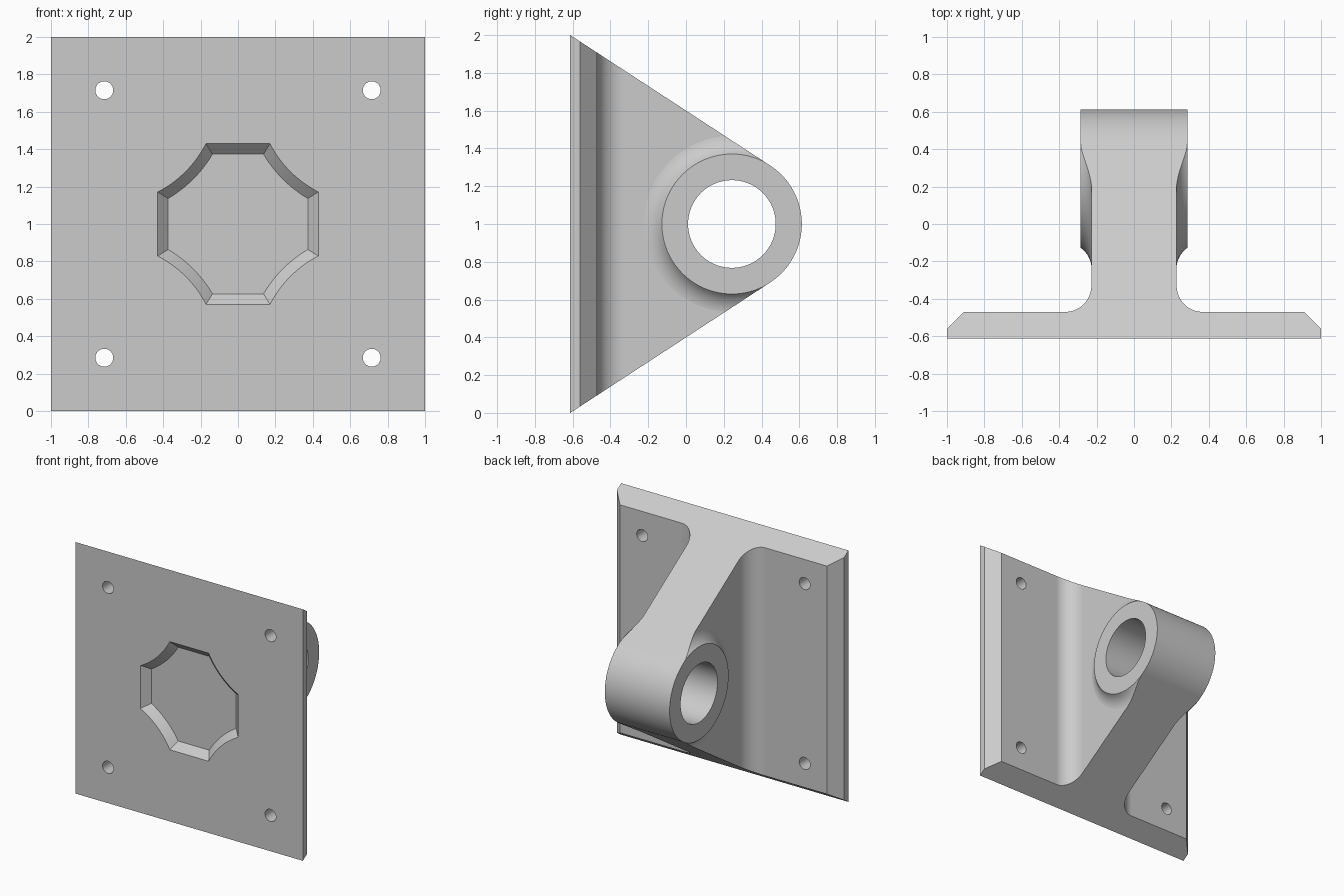
import bpy, bmesh
from math import sin, cos, pi, sqrt, acos, atan2

cube = bpy.data.objects.get("Cube")
if cube:
    bpy.data.objects.remove(cube)

FRONT, BACK = -0.613, -0.47          # plate faces along y
WEB, FILLET = 0.228, 0.14            # web half width, fillet radius
BOSS_Y, BOSS_R, BORE_R, BOSS_W = 0.243, 0.37, 0.232, 0.285
BOLT = 0.715                         # bolt offset from the plate centre

steel = bpy.data.materials.new("light grey steel")
steel.use_nodes = True
grey = (0.6, 0.6, 0.6, 1)
steel.diffuse_color = grey
steel.node_tree.nodes["Principled BSDF"].inputs["Base Color"].default_value = grey


def arc(cx, cy, r, a0, a1, n):
    return [(cx + r * cos(a0 + (a1 - a0) * i / n),
             cy + r * sin(a0 + (a1 - a0) * i / n)) for i in range(n + 1)]


def loft(name, rings):
    """Closed solid through rings that share a point count."""
    bm = bmesh.new()
    loops = [[bm.verts.new(p) for p in ring] for ring in rings]
    n = len(loops[0])
    for a, b in zip(loops, loops[1:]):
        for i in range(n):
            j = (i + 1) % n
            bm.faces.new((a[i], a[j], b[j], b[i]))
    bm.faces.new(loops[0])
    bm.faces.new(loops[-1])
    bmesh.ops.recalc_face_normals(bm, faces=bm.faces)
    mesh = bpy.data.meshes.new(name)
    bm.to_mesh(mesh)
    bm.free()
    mesh.materials.append(steel)
    ob = bpy.data.objects.new(name, mesh)
    bpy.context.collection.objects.link(ob)
    return ob


def combine(target, tool, operation):
    bpy.context.view_layer.objects.active = target
    mod = target.modifiers.new(operation, 'BOOLEAN')
    mod.operation, mod.solver, mod.object = operation, 'EXACT', tool
    bpy.ops.object.modifier_apply(modifier=mod.name)
    bpy.data.objects.remove(tool)


def circle_x(x, r, n=128):
    return [(x, BOSS_Y + r * cos(2 * pi * i / n), 1 + r * sin(2 * pi * i / n))
            for i in range(n)]


# Plate with chamfered sides, filleted into the central web
half = [(1, FRONT), (1, -0.56), (0.91, BACK)]
half += arc(WEB + FILLET, BACK + FILLET, FILLET, -pi / 2, -pi, 20)
half += [(WEB, 0.8)]
outline = half + [(-x, y) for x, y in reversed(half)]
bracket = loft("mounting_bracket", [[(x, y, z) for x, y in outline] for z in (-0.1, 2.1)])

# Boss flaring concavely into the web on both sides
flare = []
rise = BOSS_W - WEB + 0.001
reach = sqrt(2 * FILLET * rise - rise ** 2)
for i in range(13):
    d = reach * i / 12
    flare.append((WEB - 0.001 + FILLET - sqrt(FILLET ** 2 - (reach - d) ** 2),
                  BOSS_R + 0.0005 + d))
sections = flare + [(-x, r) for x, r in reversed(flare)]
combine(bracket, loft("boss", [circle_x(x, r) for x, r in sections]), 'UNION')

# Tapered side outline, tangent to the boss
dy = FRONT - BOSS_Y
tangent = atan2(1, dy) - acos(BOSS_R / sqrt(dy ** 2 + 1))
side = [(FRONT, 0)] + arc(BOSS_Y, 1, BOSS_R, -tangent, tangent, 64) + [(FRONT, 2)]
# The front edge overshoots along the taper so the plate face stays clean
slope = cos(tangent) / sin(tangent)
side[0] = (FRONT - 0.1, -0.1 * slope)
side[-1] = (FRONT - 0.1, 2 + 0.1 * slope)
combine(bracket, loft("side_outline", [[(x, y, z) for y, z in side] for x in (-1.2, 1.2)]),
        'INTERSECT')

# Bore through the boss
combine(bracket, loft("bore", [circle_x(x, BORE_R) for x in (-0.5, 0.5)]), 'DIFFERENCE')

# Four bolt holes
for sx in (-1, 1):
    for sz in (-1, 1):
        ring = arc(sx * BOLT, 1 + sz * BOLT, 0.048, 0, 2 * pi, 32)[:-1]
        combine(bracket, loft("bolt_hole", [[(x, y, z) for x, z in ring] for y in (-0.8, -0.3)]),
                'DIFFERENCE')


# Drafted front recess with corners scooped around the bolt holes
def recess_ring(depth):
    h, r = 0.43 - depth, 0.615 + depth
    c = BOLT - sqrt(r ** 2 - (BOLT - h) ** 2)
    a0, a1 = atan2(c - BOLT, h - BOLT), atan2(h - BOLT, c - BOLT)
    corner = arc(BOLT, BOLT, r, a0, a1, 16)
    ring = []
    for k in range(4):
        ca, sa = round(cos(k * pi / 2)), round(sin(k * pi / 2))
        ring += [(x * ca - z * sa, FRONT + depth, 1 + x * sa + z * ca) for x, z in corner]
    return ring


combine(bracket, loft("recess", [recess_ring(-0.05), recess_ring(0.057)]), 'DIFFERENCE')

# Smooth rounds, crisp edges
bpy.ops.object.select_all(action='DESELECT')
bracket.select_set(True)
bpy.context.view_layer.objects.active = bracket
bpy.ops.object.shade_smooth_by_angle(angle=0.4)
weighted = bracket.modifiers.new("even shading", 'WEIGHTED_NORMAL')
weighted.keep_sharp = True
